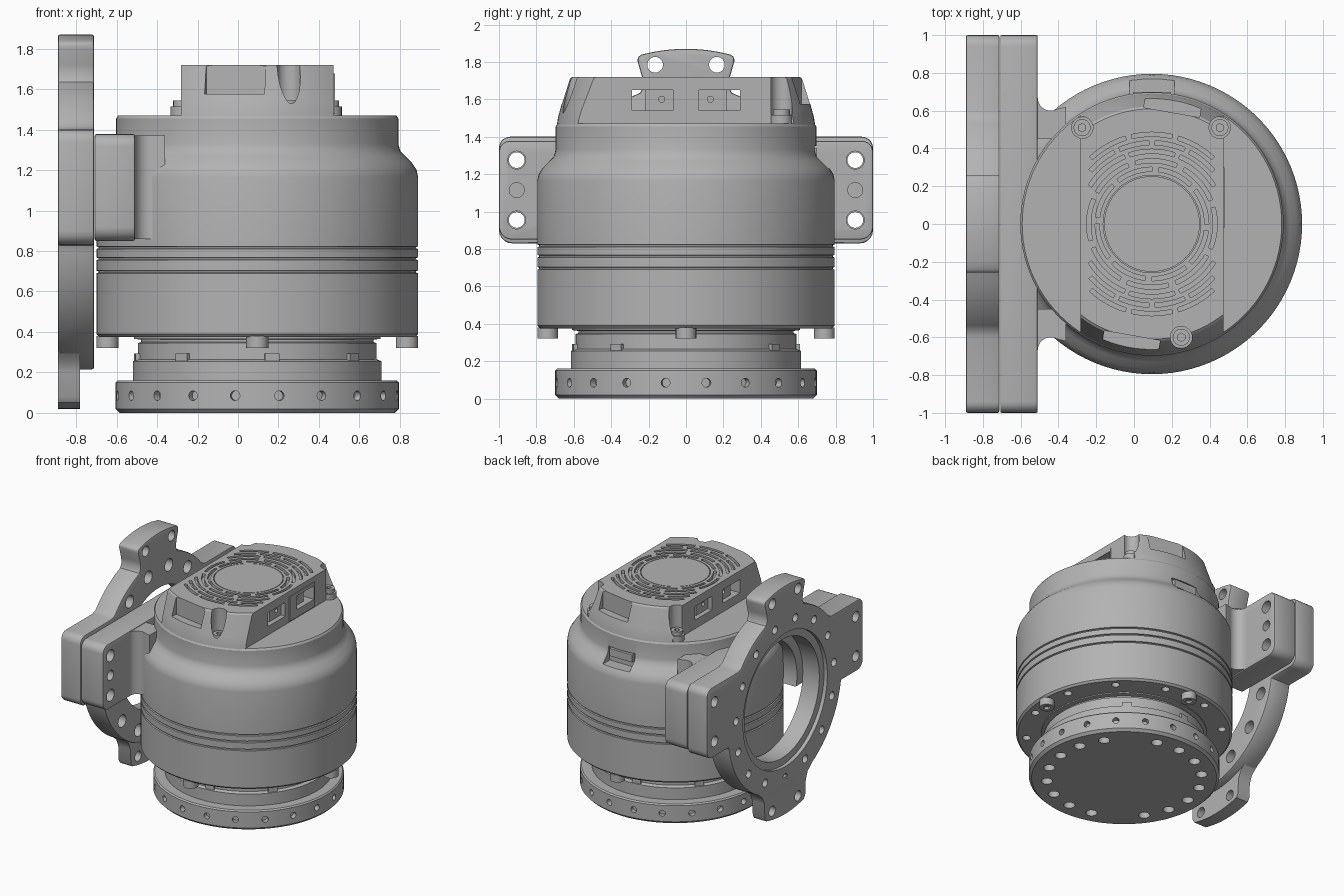
import bpy, bmesh
from math import sin, cos, pi, radians, asin, degrees
from mathutils import Matrix, Vector

old = bpy.data.objects.get("Cube")
if old:
    bpy.data.objects.remove(old, do_unlink=True)

grey = bpy.data.materials.new("machined grey")
grey.use_nodes = True
grey.diffuse_color = (0.45, 0.45, 0.45, 1)
grey.node_tree.nodes["Principled BSDF"].inputs["Base Color"].default_value = (0.45, 0.45, 0.45, 1)

CX = 0.095           # vertical axis of the housing
RZ = 0.945           # height of the mounting ring centre


# --- helpers -------------------------------------------------------------
def make(name, bm):
    bmesh.ops.recalc_face_normals(bm, faces=bm.faces)
    mesh = bpy.data.meshes.new(name)
    bm.to_mesh(mesh)
    bm.free()
    obj = bpy.data.objects.new(name, mesh)
    bpy.context.collection.objects.link(obj)
    return obj


def apply_mods(obj):
    dg = bpy.context.evaluated_depsgraph_get()
    mesh = bpy.data.meshes.new_from_object(obj.evaluated_get(dg))
    obj.modifiers.clear()
    obj.data = mesh


def boolean(obj, cutter, op='DIFFERENCE'):
    cutter.hide_render = True
    mod = obj.modifiers.new("cut", 'BOOLEAN')
    mod.operation, mod.object, mod.solver = op, cutter, 'EXACT'
    apply_mods(obj)
    bpy.data.objects.remove(cutter, do_unlink=True)


def bevel(obj, width):
    mod = obj.modifiers.new("bevel", 'BEVEL')
    mod.width, mod.segments, mod.limit_method, mod.angle_limit = width, 2, 'ANGLE', radians(50)
    apply_mods(obj)


def finish(obj):
    obj.data.materials.clear()
    obj.data.materials.append(grey)
    for p in obj.data.polygons:
        p.material_index = 0
    bpy.ops.object.select_all(action='DESELECT')
    obj.select_set(True)
    bpy.context.view_layer.objects.active = obj
    bpy.ops.object.shade_smooth_by_angle(angle=radians(32))


def lathe(name, profile, steps=96):
    bm = bmesh.new()
    vs = [bm.verts.new((CX + r, 0, z)) for r, z in profile]
    es = [bm.edges.new(p) for p in zip(vs, vs[1:])]
    bmesh.ops.spin(bm, geom=vs + es, cent=(CX, 0, 0), axis=(0, 0, 1), angle=2 * pi, steps=steps)
    bmesh.ops.remove_doubles(bm, verts=bm.verts, dist=0.0005)
    return make(name, bm)


def prisms(name, shapes, axis, lo, hi):
    bm = bmesh.new()
    for pts in shapes:
        f = bm.faces.new([bm.verts.new((lo, *p) if axis == 'x' else (*p, lo)) for p in pts])
        ext = bmesh.ops.extrude_face_region(bm, geom=[f], use_keep_orig=True)["geom"]
        move = Vector((hi - lo, 0, 0)) if axis == 'x' else Vector((0, 0, hi - lo))
        bmesh.ops.translate(bm, vec=move, verts=[v for v in ext if isinstance(v, bmesh.types.BMVert)])
    return make(name, bm)


def cylinders(name, places, r, depth, axis='z', seg=24):
    bm = bmesh.new()
    for p in places:
        d = {'x': Vector((1, 0, 0)), 'z': Vector((0, 0, 1))}.get(axis)
        if axis == 'radial':
            d = Vector((p[0] - CX, p[1], 0))
        mat = Matrix.Translation(p) @ d.to_track_quat('Z', 'Y').to_matrix().to_4x4()
        bmesh.ops.create_cone(bm, cap_ends=True, segments=seg, radius1=r, radius2=r, depth=depth, matrix=mat)
    return make(name, bm)


def boxes(name, items):
    bm = bmesh.new()
    for c, size, turn in items:
        mat = Matrix.Translation(c) @ Matrix.Rotation(turn, 4, 'Z') @ Matrix.Diagonal((*size, 1))
        bmesh.ops.create_cube(bm, size=1, matrix=mat)
    return make(name, bm)


def arc(cx, cy, r, a, b, n):
    return [(cx + r * cos(radians(a + (b - a) * i / n)), cy + r * sin(radians(a + (b - a) * i / n)))
            for i in range(n + 1)]


def around(r, z, degs):
    return [(x, y, z) for a in degs for x, y in arc(CX, 0, r, a, a, 1)[:1]]


def mirrored(half):
    return half + [(-y, z) for y, z in reversed(half) if y > 0.001]


# --- round housing with base flange ---------------------------------------
profile = [(0, 0), (.68, 0), (.7, .02), (.7, .15), (.69, .16), (.615, .16), (.615, .255), (.59, .265),
           (.59, .345), (.575, .35), (.575, .362), (.61, .366), (.61, .375), (.78, .375), (.795, .39)]
for z in (.69, .755, .81):
    profile += [(.795, z), (.785, z + .003), (.785, z + .01), (.795, z + .013)]
profile += [(.795, 1.165), (.788, 1.2), (.765, 1.235), (.73, 1.27), (.707, 1.295), (.697, 1.33),
            (.697, 1.455), (.687, 1.47), (0, 1.47)]
housing = lathe("housing", profile)
boolean(housing, cylinders("cut", around(.7, .085, range(9, 360, 18)), .024, .08, 'radial', 16))
boolean(housing, cylinders("cut", around(.57, 0, [55 + s + 20 * i for s in (0, 180) for i in range(1, 9)]), .042, .1))
boolean(housing, cylinders("cut", around(.72, .375, [a for a in range(15, 360, 30)]), .03, .08))
boolean(housing, boxes("cut", [((CX, .75, 1.29), (.24, .16, .12), 0)]))
finish(housing)

finish(boxes("rear_connector", [((CX, .685, 1.31), (.2, .03, .06), 0)]))

# bolts under the housing and small clips above the flange
bolts = cylinders("lower_bolts", around(.74, .35, (0, 90, 180, 270)), .055, .06)
boolean(bolts, cylinders("cut", around(.74, .32, (0, 90, 180, 270)), .028, .04, seg=6))
finish(bolts)
finish(boxes("flange_clips", [(p, (.04, .07, .035), radians(a)) for a in range(52, 360, 45)
                              for p in around(.59, .275, [a])]))

# --- motor cap -------------------------------------------------------------
cap = lathe("cap", [(0, 1.465), (.69, 1.465), (.685, 1.5), (.672, 1.55), (.622, 1.71), (.61, 1.72), (0, 1.72)])
boolean(cap, boxes("cut", [((CX, 0, 1.6), (.755, 2, 1), 0)]), 'INTERSECT')
boolean(cap, boxes("cut", [((CX, s * .18, 1.595), (1, .22, .11), 0) for s in (-1, 1)]))
screws = [(-.275, .51), (.455, .51), (.25, -.6)]
boolean(cap, cylinders("cut", [(x, y, 1.67) for x, y in screws], .058, .3))
boolean(cap, boxes("cut", [(around(.66, 1.66, [a])[0], (.12, .3, .17), radians(a)) for a in (80, 260)]))

# concentric cooling slots
slots = []
for k, r in enumerate((.29, .335, .385, .43, .475)):
    if k < 2:
        spans = [(a + 22 * k, a + 22 * k + 38) for a in range(0, 360, 45)]
    else:
        half = degrees(asin(.335 / r))
        n = 3 + k % 2
        w = 2 * half / n
        spans = [(m - half + i * w + 2, m - half + (i + 1) * w - 2) for m in (90, 270) for i in range(n)]
    for a, b in spans:
        slots.append(arc(CX, 0, r + .011, a, b, 8) + arc(CX, 0, r - .011, b, a, 8))
boolean(cap, prisms("cut", slots, 'z', 1.695, 1.8))
rim = lathe("cut", [(.253, 1.71), (.258, 1.71), (.258, 1.75), (.253, 1.75), (.253, 1.71)], 64)
boolean(cap, rim)
finish(cap)

# sockets seen inside the side windows, and the frame round one of them
sockets = boxes("window_sockets", [((CX, s * .145, 1.595), (.68, .15, .13), 0) for s in (-1, 1)])
boolean(sockets, cylinders("cut", [(CX + t * .34, s * .13, 1.6) for s in (-1, 1) for t in (-1, 1)], .016, .06, 'x', 16))
finish(sockets)
frame = boxes("window_frame", [((CX + .379, .14, 1.578), (.009, .32, .2), 0)])
boolean(frame, boxes("cut", [((CX + .379, .18, 1.595), (.1, .22, .11), 0)]))
finish(frame)

finish(cylinders("cap_screw_feet", [(x, y, 1.49) for x, y in screws], .058, .05))
heads = cylinders("cap_screws", [(x, y, 1.525) for x, y in screws], .045, .04)
boolean(heads, cylinders("cut", [(x, y, 1.54) for x, y in screws], .022, .03, seg=6))
finish(heads)

# --- mounting plate: ring, side arms and top ear ---------------------------
half = arc(0, RZ, .925, 90, 75, 6) + [(.258, 1.825), (.258, 1.8), (.235, 1.72), (.228, 1.67), (.245, 1.635)]
half += arc(0, RZ, .73, 67, 40, 10) + [(.6, 1.4)] + arc(.94, 1.34, .06, 90, 0, 5)
half += arc(.93, .9, .07, 0, -90, 5) + arc(0, RZ, .73, -9, -90, 28)
plate = prisms("mounting_plate", [mirrored(half)], 'x', -.89, -.712)
bevel(plate, .01)
bolt_ring = [(y, z) for a in range(0, 360, 24) for y, z in arc(0, RZ, .63, a + 6, a + 6, 1)[:1]]
arm_holes = [(s * .905, z) for s in (-1, 1) for z in (.955, 1.275)]
dowels = [(s * .905, 1.115) for s in (-1, 1)]
ears = [(s * .165, 1.785) for s in (-1, 1)]
boolean(plate, cylinders("cut", [(-.8, 0, RZ)], .48, .5, 'x', 72))
boolean(plate, cylinders("cut", [(-.89, 0, RZ)], .54, .06, 'x', 72))
boolean(plate, cylinders("cut", [(-.8, y, z) for y, z in bolt_ring], .032, .5, 'x', 16))
boolean(plate, cylinders("cut", [(-.71, y, z) for y, z in bolt_ring], .05, .2, 'x', 20))
boolean(plate, cylinders("cut", [(-.8, y, z) for y, z in arm_holes + ears], .042, .5, 'x'))
finish(plate)

lug_half = [(.36, .32), (.29, .26), (.265, .2), (.258, .08)] + arc(0, RZ, .925, -75, -90, 6)
lug = prisms("lower_lug", [mirrored(lug_half)], 'x', -.889, -.78)
boolean(lug, cylinders("cut", [(-.8, s * .165, .105) for s in (-1, 1)], .04, .5, 'x'))
finish(lug)

# --- arm block that joins the plate to the housing -------------------------
block_half = [(0, 1.378)] + arc(.94, 1.318, .06, 90, 0, 5) + arc(.93, .92, .07, 0, -90, 5) + [(0, .85)]
block = prisms("arm_block", [mirrored(block_half)], 'x', -.708, -.51)
bevel(block, .008)
boolean(block, cylinders("cut", [(-.6, 0, RZ)], .41, .5, 'x', 64))
boolean(block, cylinders("cut", [(-.6, y, z) for y, z in arm_holes], .048, .5, 'x'))
boolean(block, cylinders("cut", [(-.51, y, z) for y, z in dowels], .04, .2, 'x'))
finish(block)

for side, name in ((-1, "front_fillet"), (1, "rear_fillet")):
    curve = arc(-.44, .67, .07, 180, 300, 10)
    pts = curve + [(-.36, .62), (-.36, .45), (-.54, .45), (-.54, .67)]
    finish(prisms(name, [[(x, side * y) for x, y in pts]], 'z', .86, 1.372))
